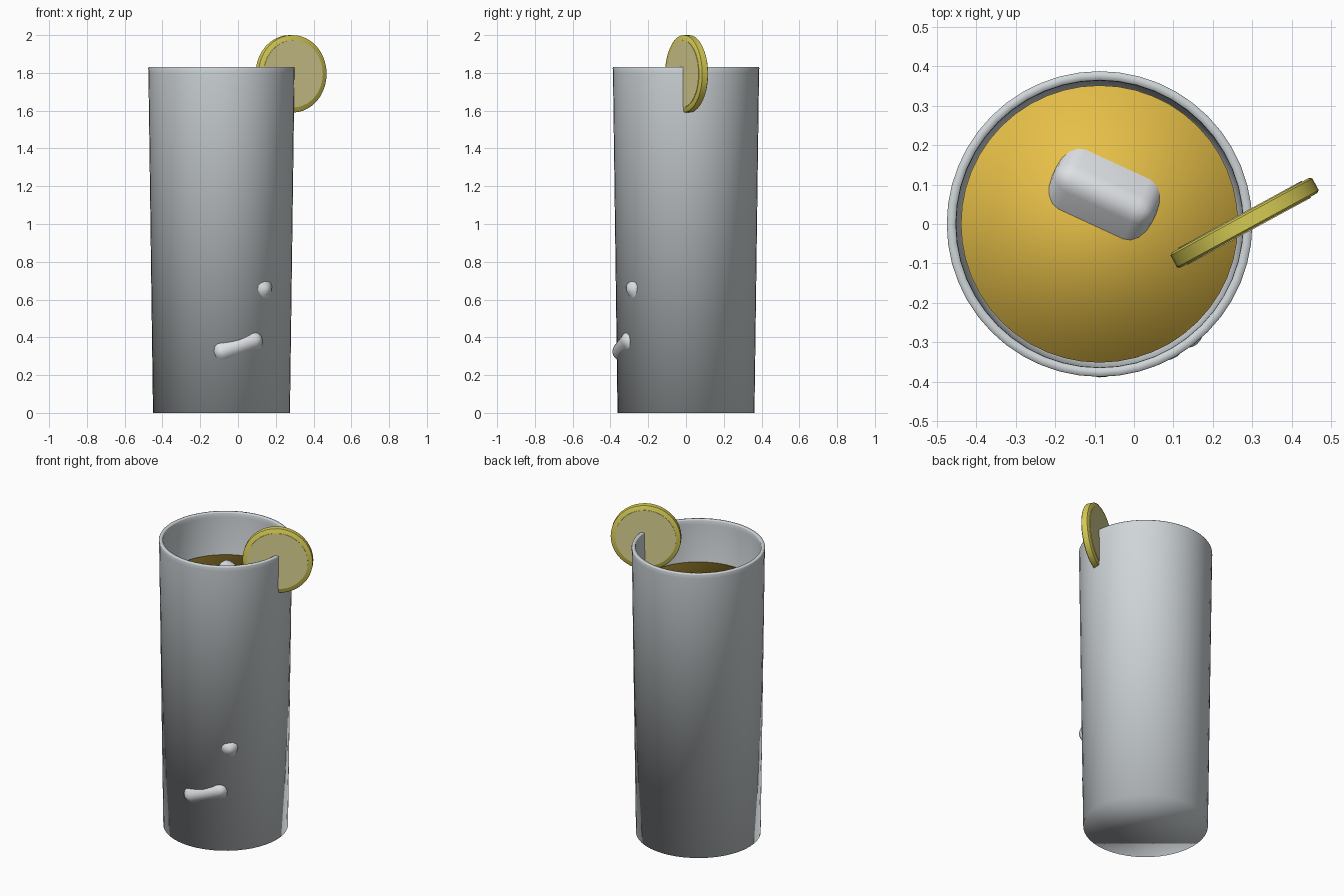
import bpy, bmesh, math
from mathutils import Matrix, Vector

if "Cube" in bpy.data.objects:
    bpy.data.objects.remove(bpy.data.objects["Cube"])

AXIS_X = -0.0875   # the tumbler's axis


def material(name, r, g, b):
    lin = [((c / 255 + 0.055) / 1.055) ** 2.4 for c in (r, g, b)]
    m = bpy.data.materials.new(name)
    m.diffuse_color = (*lin, 1)
    m.use_nodes = True
    m.node_tree.nodes["Principled BSDF"].inputs["Base Color"].default_value = m.diffuse_color
    return m


GLASS = material("pale_grey_glass", 207, 213, 216)
ICE = material("ice_white", 222, 225, 229)
DRINK = material("amber_drink", 236, 196, 74)
RIND = material("citrus_rind", 214, 203, 84)
FLESH = material("citrus_flesh", 220, 211, 148)


def finish(bm, name, mat, matrix=None, angle=None):
    bmesh.ops.recalc_face_normals(bm, faces=bm.faces)
    if matrix:
        bm.transform(matrix)
    mesh = bpy.data.meshes.new(name)
    bm.to_mesh(mesh)
    bm.free()
    mesh.materials.append(mat)
    ob = bpy.data.objects.new(name, mesh)
    bpy.context.collection.objects.link(ob)
    bpy.context.view_layer.objects.active = ob
    ob.select_set(True)
    if angle is None:
        bpy.ops.object.shade_smooth()
    else:
        bpy.ops.object.shade_smooth_by_angle(angle=math.radians(angle))
    ob.select_set(False)
    return ob


def lathe(name, profile, mat, matrix, steps=48, angle=None):
    """Spin an open (radius, z) profile and cap both of its ends."""
    bm = bmesh.new()
    rings = []
    for r, z in profile:
        rings.append([bm.verts.new((r * math.cos(2 * math.pi * i / steps),
                                    r * math.sin(2 * math.pi * i / steps), z))
                      for i in range(steps)])
    for a, b in zip(rings, rings[1:]):
        for i in range(steps):
            j = (i + 1) % steps
            bm.faces.new((a[i], a[j], b[j], b[i]))
    bm.faces.new(rings[0])
    bm.faces.new(rings[-1])
    return finish(bm, name, mat, matrix, angle)


def frame(x, y, z, origin):
    """Matrix with the given axes as columns."""
    m = Matrix((x, y, z)).transposed().to_4x4()
    m.translation = origin
    return m


def ice_cube(name, matrix, size=0.28, radius=0.05):
    bm = bmesh.new()
    bmesh.ops.create_cube(bm, size=size)
    bmesh.ops.bevel(bm, geom=bm.edges[:], offset=radius, segments=4,
                    profile=0.5, affect='EDGES')
    return finish(bm, name, ICE, matrix, 40)


axis = Matrix.Translation((AXIS_X, 0, 0))

# Tall tapered tumbler with a hollow inside
lathe("tumbler", [(0.3625, 0), (0.3868, 1.80), (0.388, 1.825), (0.386, 1.83),
                  (0.367, 1.83), (0.365, 1.825), (0.364, 1.80), (0.340, 0.05)],
      GLASS, axis)

# Drink filling the tumbler
lathe("drink", [(0.335, 0.055), (0.352, 1.565)], DRINK, axis)

# Floating ice cube, one edge above the surface
u = Vector((0.91, -0.42, 0)).normalized()
v = Vector((0.42, 0.91, 0)).normalized()
turn = Matrix.Rotation(math.radians(45), 4, 'X')
centre = u * -0.10 + v * 0.037 + Vector((0, 0, 1.45))
ice_cube("floating_ice", frame(u, v, Vector((0, 0, 1)), centre) @ turn)

# Lower ice cube, one edge pushing through the wall
u = Vector((0.915, 0.247, 0.317)).normalized()
n = Vector((0.27, -0.96, 0))
n = (n - u * n.dot(u)).normalized()
centre = Vector((AXIS_X, 0, 0.355)) + n * 0.202
ice_cube("lower_ice", frame(u, n, u.cross(n), centre) @ turn)

# Middle ice cube, one corner pushing through the wall
n = Vector((0.63, -0.78, 0)).normalized()
down = Vector((0, 0, -1))
side = n.cross(down)
axes = []
for k in range(3):
    a = 2 * math.pi * k / 3 + math.radians(10)
    flat = down * math.cos(a) + side * math.sin(a)
    axes.append((n / math.sqrt(3) - flat * math.sqrt(2 / 3)).normalized())
axes = [Vector(a) for a in axes]
centre = Vector((AXIS_X, 0, 0.655)) + n * 0.187
ice_cube("middle_ice", frame(*axes, centre))

# Citrus slice hooked over the rim, with a flesh disc on both sides
d = Vector((0.878, 0.478, 0)).normalized()
up = Vector((0, 0, 1))
slice_frame = frame(d, up, d.cross(up), Vector((0.281, 0.003, 1.795)))
lathe("citrus_rind", [(0.198, -0.022), (0.205, -0.017), (0.205, 0.017), (0.198, 0.022)],
      RIND, slice_frame, 40, 50)
lathe("citrus_flesh", [(0.178, -0.0245), (0.178, 0.0245)], FLESH, slice_frame, 40, 30)
